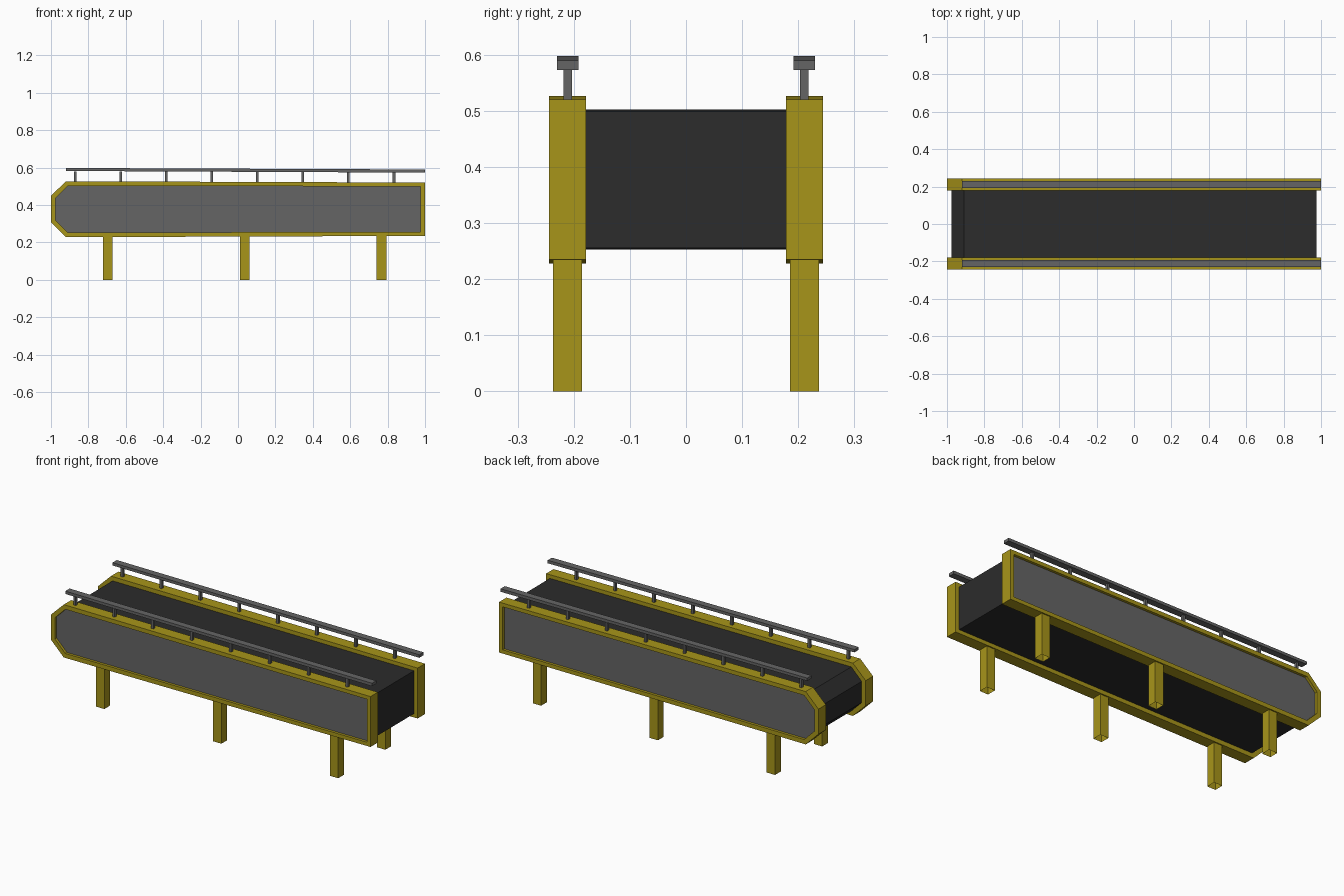
import bpy, bmesh

if "Cube" in bpy.data.objects:
    bpy.data.objects.remove(bpy.data.objects["Cube"])


def material(name, color):
    m = bpy.data.materials.new(name)
    m.diffuse_color = (*color, 1)
    m.use_nodes = True
    m.node_tree.nodes["Principled BSDF"].inputs["Base Color"].default_value = m.diffuse_color
    return m


YELLOW = material("yellow_paint", (0.39, 0.30, 0.01))
GREY = material("grey_metal", (0.13, 0.13, 0.13))
BLACK = material("black_rubber", (0.025, 0.025, 0.025))


def finish(bm, name, mat, mirror=True):
    bmesh.ops.recalc_face_normals(bm, faces=bm.faces)
    me = bpy.data.meshes.new(name)
    bm.to_mesh(me)
    bm.free()
    me.materials.append(mat)
    ob = bpy.data.objects.new(name, me)
    bpy.context.collection.objects.link(ob)
    if mirror:
        mod = ob.modifiers.new("other_side", 'MIRROR')
        mod.use_axis = (False, True, False)
    return ob


def prism(bm, profile, y0, y1):
    """Extrude an x-z profile from y0 to y1; returns the face at y0."""
    front = bm.faces.new([bm.verts.new((x, y0, z)) for x, z in profile])
    back = bmesh.ops.extrude_face_region(bm, geom=[front], use_keep_orig=True)["geom"]
    for v in back:
        if isinstance(v, bmesh.types.BMVert):
            v.co.y = y1
    return front


OUTER = [(-1, 0.307), (-0.92, 0.228), (1, 0.235), (1, 0.52), (-0.92, 0.527), (-1, 0.449)]
INNER = [(-0.975, 0.318), (-0.91, 0.253), (0.977, 0.256), (0.977, 0.499), (-0.91, 0.503), (-0.975, 0.438)]

# side frames: solid outline with a recessed opening on the outer face
RECESS = 0.015
bm = bmesh.new()
front = prism(bm, OUTER, -0.244, -0.178)
bm.faces.remove(front)
rings = []
for prof, y in ((OUTER, -0.244), (INNER, -0.244), (INNER, -0.244 + RECESS)):
    rings.append([bm.verts.new((x, y, z)) for x, z in prof])
for a, b in zip(rings, rings[1:]):
    for i in range(6):
        j = (i + 1) % 6
        bm.faces.new((a[i], a[j], b[j], b[i]))
bmesh.ops.remove_doubles(bm, verts=bm.verts, dist=1e-5)
finish(bm, "side_frame", YELLOW)

# grey panels in the openings
bm = bmesh.new()
prism(bm, INNER, -0.244 + RECESS, -0.2)
finish(bm, "side_panel", GREY)

# belt between the frames
bm = bmesh.new()
prism(bm, INNER, -0.178, 0.178)
finish(bm, "belt", BLACK, mirror=False)

# hand rails, sloping slightly
bm = bmesh.new()
prism(bm, [(-0.92, 0.582), (1, 0.573), (1, 0.590), (-0.92, 0.598)], -0.23, -0.192)
finish(bm, "rail", GREY)

# rail posts
bm = bmesh.new()
for i in range(8):
    x = -0.87 + i * 0.2434
    prism(bm, [(x - 0.007, 0.515), (x + 0.007, 0.515), (x + 0.007, 0.58), (x - 0.007, 0.58)],
          -0.2185, -0.2035)
finish(bm, "rail_posts", GREY)

# legs, open underneath
bm = bmesh.new()
for x in (-0.697, 0.036, 0.767):
    prism(bm, [(x - 0.026, 0), (x + 0.026, 0), (x + 0.026, 0.235), (x - 0.026, 0.235)],
          -0.237, -0.185)
bottoms = [f for f in bm.faces if all(v.co.z < 0.001 for v in f.verts)]
bmesh.ops.recalc_face_normals(bm, faces=bm.faces)
bmesh.ops.delete(bm, geom=bottoms, context='FACES_ONLY')
finish(bm, "legs", YELLOW)
